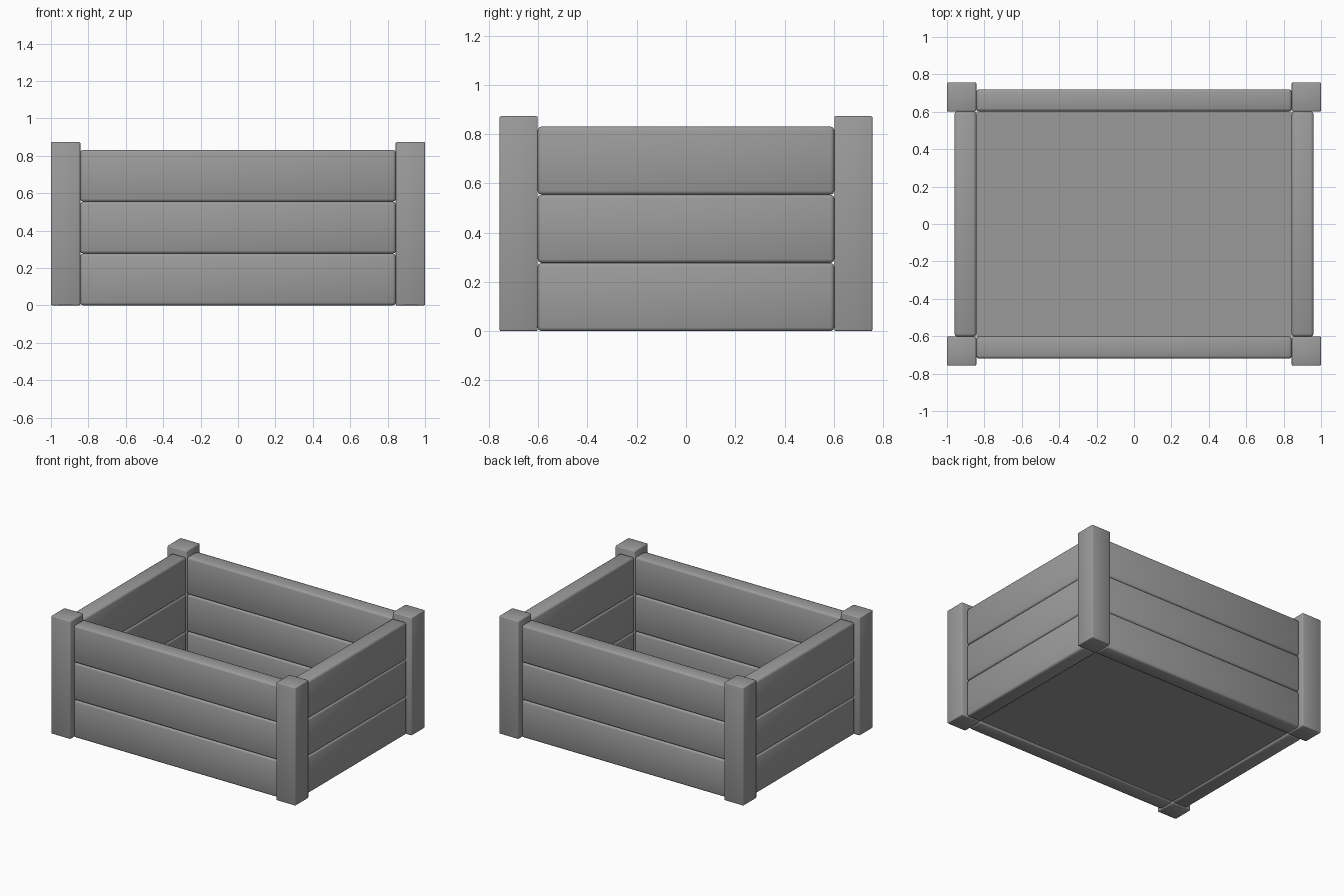
import bpy
from math import radians

cube = bpy.data.objects.get("Cube")
if cube:
    bpy.data.objects.remove(cube, do_unlink=True)

grey = bpy.data.materials.new("plain_grey")
grey.use_nodes = True
colour = (0.33, 0.33, 0.33, 1)
grey.diffuse_color = colour
grey.node_tree.nodes["Principled BSDF"].inputs["Base Color"].default_value = colour


def box(name, low, high, bevel):
    """Box between two corners with rounded edges."""
    centre = [(a + b) / 2 for a, b in zip(low, high)]
    bpy.ops.mesh.primitive_cube_add(size=1, location=centre)
    obj = bpy.context.object
    obj.name = name
    obj.scale = [b - a for a, b in zip(low, high)]
    bpy.ops.object.transform_apply(location=False, rotation=False, scale=True)
    obj.data.materials.append(grey)
    if bevel:
        mod = obj.modifiers.new("soft_edges", "BEVEL")
        mod.width = bevel
        mod.segments = 2
        bpy.ops.object.modifier_apply(modifier=mod.name)
        bpy.ops.object.shade_smooth_by_angle(angle=radians(50))
    return obj


HALF_X, HALF_Y = 1.0, 0.757      # outer faces of the posts
IN_X, IN_Y = 0.843, 0.602        # inner faces of posts and planks
OUT_X, OUT_Y = 0.96, 0.72        # outer faces of the planks
POST_H, PLANK_H = 0.873, 0.277

# Corner posts
for x_name, sx in (("left", 1), ("right", -1)):
    for y_name, sy in (("front", -1), ("back", 1)):
        xs = sorted((sx * IN_X, sx * HALF_X))
        ys = sorted((sy * IN_Y, sy * HALF_Y))
        box(f"{y_name}_{x_name}_post", (xs[0], ys[0], 0), (xs[1], ys[1], POST_H), 0.006)

# Three stacked planks on every side
for i, level in enumerate(("lower", "middle", "upper")):
    z0, z1 = i * PLANK_H, (i + 1) * PLANK_H
    for name, s in (("front", -1), ("back", 1)):
        ys = sorted((s * IN_Y, s * OUT_Y))
        box(f"{name}_{level}_plank", (-IN_X, ys[0], z0), (IN_X, ys[1], z1), 0.015)
    for name, s in (("left", 1), ("right", -1)):
        xs = sorted((s * IN_X, s * OUT_X))
        box(f"{name}_{level}_plank", (xs[0], -IN_Y, z0), (xs[1], IN_Y, z1), 0.015)

# Floor panel
box("floor", (-IN_X, -IN_Y, 0.012), (IN_X, IN_Y, 0.03), 0)
